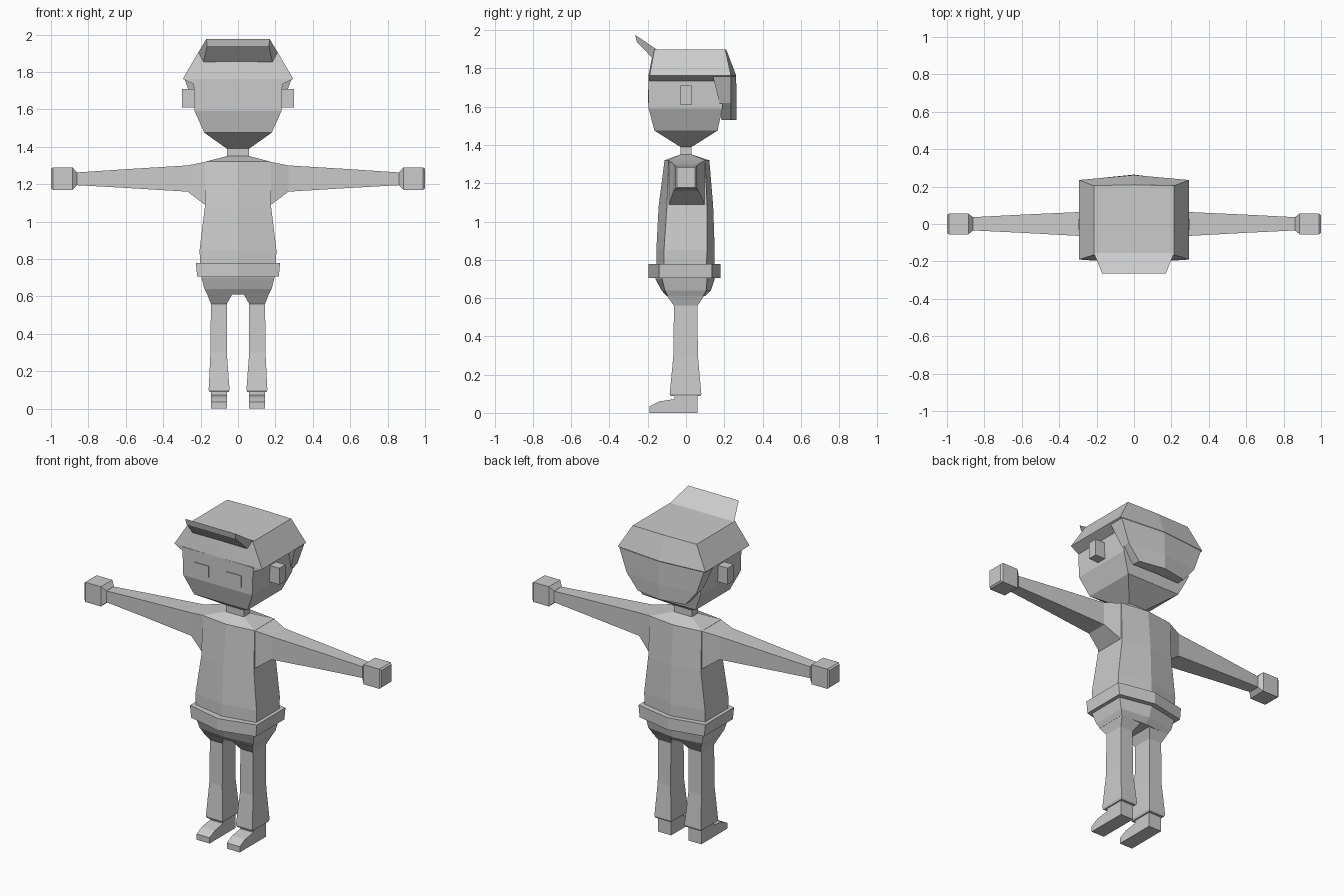
import bpy, bmesh

grey = bpy.data.materials.new("plain grey")
grey.diffuse_color = (0.6, 0.6, 0.6, 1)


def loft(name, rings, mirror=False):
    """Skin a list of equal-length point rings, cap both ends, optionally mirror in x."""
    bm = bmesh.new()
    loops = [[bm.verts.new(p) for p in ring] for ring in rings]
    n = len(loops[0])
    for a, b in zip(loops, loops[1:]):
        for i in range(n):
            j = (i + 1) % n
            bm.faces.new((a[i], a[j], b[j], b[i]))
    bm.faces.new(loops[0])
    bm.faces.new(loops[-1])
    bmesh.ops.recalc_face_normals(bm, faces=bm.faces)
    mesh = bpy.data.meshes.new(name)
    bm.to_mesh(mesh)
    bm.free()
    mesh.materials.append(grey)
    ob = bpy.data.objects.new(name, mesh)
    bpy.context.collection.objects.link(ob)
    if mirror:
        ob.modifiers.new("mirror", 'MIRROR').use_mirror_merge = False
    return ob


def rect(z, x0, x1, y0, y1):
    return [(x0, y0, z), (x1, y0, z), (x1, y1, z), (x0, y1, z)]


def rect_x(x, y0, y1, z0, z1):
    return [(x, y0, z0), (x, y1, z0), (x, y1, z1), (x, y0, z1)]


def hexa(z, w, front, side_front, side_back, back):
    """Body section with a ridge down the middle of the front and the back."""
    return [(0, front, z), (w, side_front, z), (w, side_back, z),
            (0, back, z), (-w, side_back, z), (-w, side_front, z)]


# Torso, belt and hips
loft("torso", [hexa(0.74, .203, -.155, -.115, .105, .15),
               hexa(0.85, .205, -.155, -.115, .11, .15),
               hexa(1.08, .177, -.143, -.10, .11, .142),
               hexa(1.32, .175, -.112, -.09, .10, .122),
               hexa(1.35, .06, -.03, -.03, .03, .03)])
loft("belt", [hexa(0.705, .218, -.195, -.14, .135, .18),
              hexa(0.778, .225, -.195, -.14, .135, .18)])
loft("hips", [hexa(0.72, .20, -.16, -.125, .11, .152),
              hexa(0.70, .195, -.16, -.125, .11, .15),
              hexa(0.64, .18, -.128, -.11, .105, .13),
              hexa(0.61, .165, -.10, -.095, .09, .10)])

# Legs and shoes
loft("trouser_leg", [rect(.612, .03, .165, -.10, .095),
                     rect(.56, .06, .145, -.063, .06),
                     rect(.30, .06, .147, -.066, .062),
                     rect(.10, .045, .157, -.085, .08),
                     rect(.088, .05, .152, -.08, .075)], True)
side = [(-.19, 0), (-.19, .035), (-.14, .06), (-.06, .072), (-.06, .10), (.06, .10), (.06, 0)]
loft("shoe", [[(x, y, z) for y, z in side] for x in (.058, .145)], True)

# Arms and hands
loft("arm", [rect_x(.17, -.09, .10, 1.085, 1.32),
             rect_x(.27, -.065, .065, 1.16, 1.30),
             rect_x(.60, -.047, .05, 1.18, 1.28),
             rect_x(.87, -.034, .036, 1.195, 1.262)], True)
loft("hand", [rect_x(.862, -.036, .038, 1.193, 1.264),
              rect_x(.885, -.055, .055, 1.17, 1.29),
              rect_x(.99, -.055, .055, 1.17, 1.29),
              rect_x(1.0, -.047, .047, 1.178, 1.282)], True)

# Neck and head
loft("neck", [rect(1.33, -.06, .06, -.03, .03), rect(1.42, -.06, .06, -.03, .03)])
loft("head", [rect(1.39, -.06, .06, -.03, .03),
              rect(1.475, -.18, .18, -.165, .165),
              rect(1.59, -.232, .232, -.195, .19),
              rect(1.76, -.238, .238, -.195, .20)])
loft("ear", [rect_x(.22, -.03, .028, 1.61, 1.71),
             rect_x(.30, -.03, .028, 1.61, 1.71)], True)
loft("eye", [[(x, y, z) for x, z in ((.06, 1.62), (.16, 1.62), (.16, 1.69), (.06, 1.69))]
             for y in (-.192, -.199)], True)

# Hair cap with an overhanging rim, back of the hair and raised fringe
loft("hair_cap", [hexa(1.735, .238, -.194, -.194, .21, .24),
                  hexa(1.763, .295, -.196, -.19, .235, .262),
                  hexa(1.90, .215, -.17, -.165, .205, .21)])
loft("hair_back", [hexa(1.53, .16, .19, .185, .235, .264),
                   hexa(1.62, .235, .18, .175, .235, .264),
                   hexa(1.76, .285, .14, .14, .235, .262)])
loft("hair_fringe", [[(s * .215, -.155, 1.90), (s * .17, -.265, 1.975),
                      (s * .165, -.258, 1.94), (s * .185, -.172, 1.85)]
                     for s in (-1, 1)])
